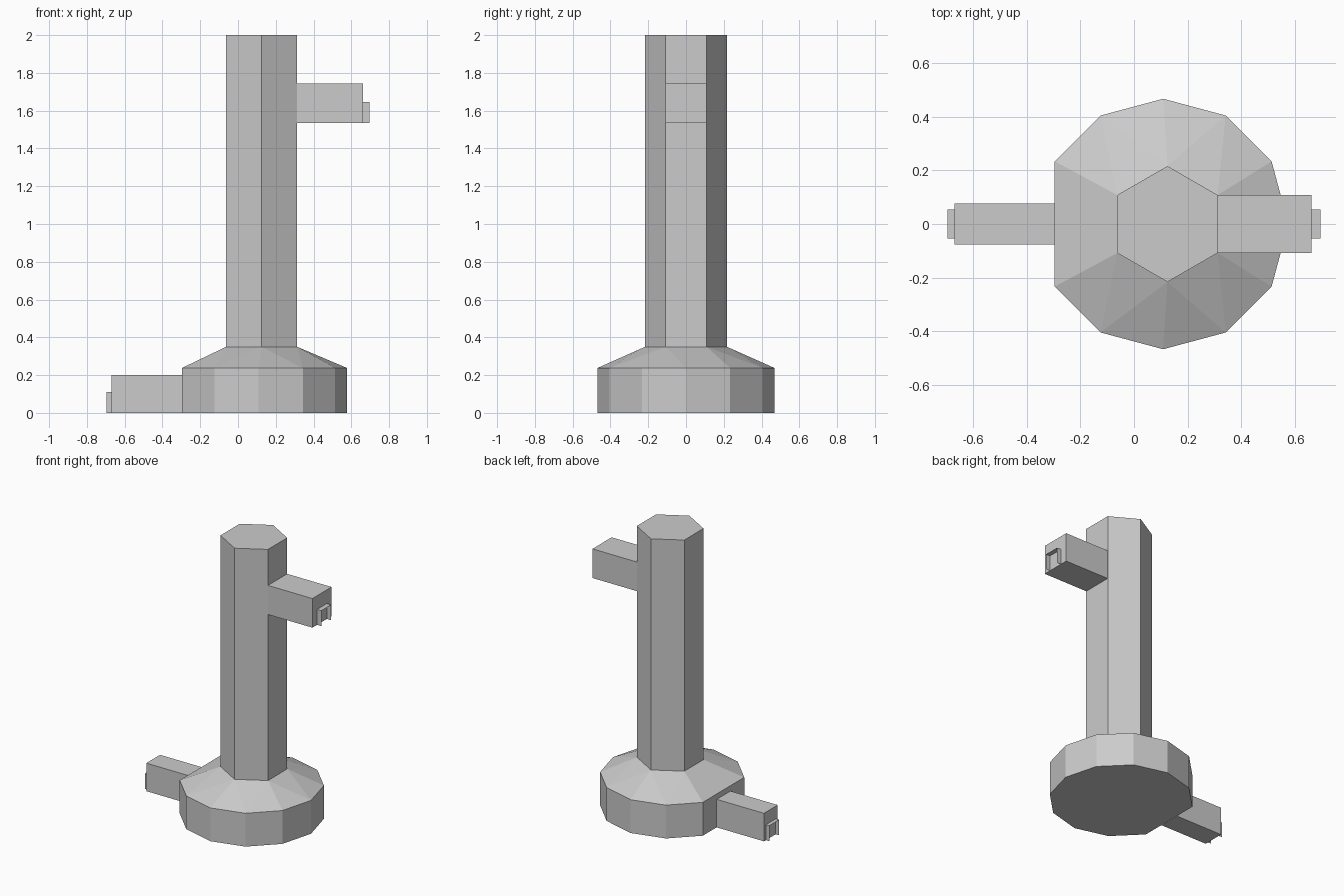
import bpy, bmesh, math

if "Cube" in bpy.data.objects:
    bpy.data.objects.remove(bpy.data.objects["Cube"])


def finish(bm, name):
    bmesh.ops.recalc_face_normals(bm, faces=bm.faces)
    mesh = bpy.data.meshes.new(name)
    bm.to_mesh(mesh)
    bm.free()
    obj = bpy.data.objects.new(name, mesh)
    bpy.context.collection.objects.link(obj)
    return obj


def ring(cx, radius, z, angles):
    return [(cx + radius * math.cos(math.radians(a)),
             radius * math.sin(math.radians(a)), z) for a in angles]


def box(name, x0, x1, half_y, z0, z1, open_sides):
    """Box with the faces pointing along open_sides left out."""
    bm = bmesh.new()
    bmesh.ops.create_cube(bm, size=1)
    bm.normal_update()
    gone = [f for f in bm.faces
            if any(f.normal.dot(s) > 0.9 for s in open_sides)]
    bmesh.ops.delete(bm, geom=gone, context='FACES')
    for v in bm.verts:
        v.co.x = x0 if v.co.x < 0 else x1
        v.co.y *= 2 * half_y
        v.co.z = z0 if v.co.z < 0 else z1
    return finish(bm, name)


LEFT, RIGHT, DOWN = (-1, 0, 0), (1, 0, 0), (0, 0, -1)
HEX = range(30, 390, 60)
SHAFT_X, SHAFT_R, SHOULDER = 0.125, 0.2165, 0.35

# Twelve-sided base with its left corner cut flat, sloping up to the hexagon
bm = bmesh.new()
corners = [a for a in range(0, 360, 30) if a != 180]
points = (ring(0.109, 0.468, 0, corners) + ring(0.109, 0.468, 0.238, corners)
          + ring(SHAFT_X, SHAFT_R, SHOULDER, HEX))
for p in points:
    bm.verts.new(p)
bmesh.ops.convex_hull(bm, input=bm.verts)
bmesh.ops.dissolve_limit(bm, angle_limit=0.01, verts=bm.verts, edges=bm.edges)
joint = [f for f in bm.faces if all(v.co.z > SHOULDER - 0.001 for v in f.verts)]
bmesh.ops.delete(bm, geom=joint, context='FACES_ONLY')
finish(bm, "base")

# Hexagonal shaft, open where it meets the base
bm = bmesh.new()
low = [bm.verts.new(p) for p in ring(SHAFT_X, SHAFT_R, SHOULDER, HEX)]
high = [bm.verts.new(p) for p in ring(SHAFT_X, SHAFT_R, 2.0, HEX)]
for i in range(6):
    j = (i + 1) % 6
    bm.faces.new((low[i], low[j], high[j], high[i]))
bm.faces.new(high)
finish(bm, "shaft")

# Upper arm and its thin open hood
box("upper_arm", 0.3125, 0.663, 0.108, 1.535, 1.743, [LEFT])
box("upper_hood", 0.663, 0.697, 0.055, 1.535, 1.645, [LEFT, RIGHT, DOWN])

# Lower arm and its thin open hood
box("lower_arm", -0.67, -0.297, 0.0775, 0, 0.2, [RIGHT])
box("lower_hood", -0.697, -0.67, 0.055, 0, 0.11, [LEFT, RIGHT, DOWN])
